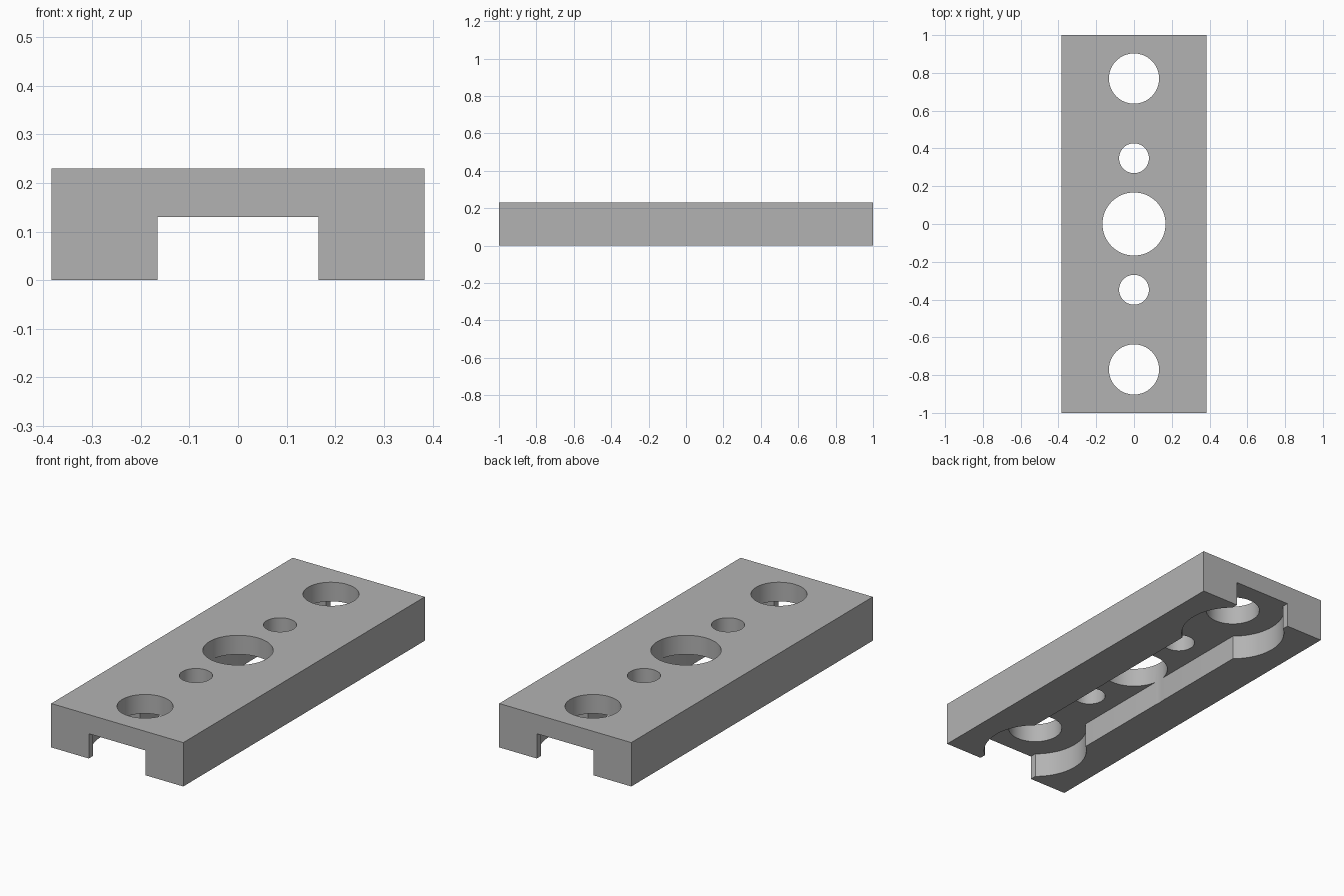
import bpy
import bmesh
from math import asin, sin, cos, pi

if "Cube" in bpy.data.objects:
    bpy.data.objects.remove(bpy.data.objects["Cube"], do_unlink=True)

HALF_W, HEIGHT = 0.383, 0.23
SLOT_W, SLOT_TOP = 0.165, 0.13
END_Y, POCKET_R = 0.77, 0.256

grey = bpy.data.materials.new("plain grey")
grey.use_nodes = True
grey.diffuse_color = (0.45, 0.45, 0.45, 1)
grey.node_tree.nodes["Principled BSDF"].inputs["Base Color"].default_value = grey.diffuse_color


def prism(name, outline, z0, z1):
    """Extrude a flat outline between two heights."""
    bm = bmesh.new()
    face = bm.faces.new([bm.verts.new((x, y, z0)) for x, y in outline])
    top = bmesh.ops.extrude_face_region(bm, geom=[face])["geom"]
    bmesh.ops.translate(bm, vec=(0, 0, z1 - z0),
                        verts=[v for v in top if isinstance(v, bmesh.types.BMVert)])
    bmesh.ops.recalc_face_normals(bm, faces=bm.faces)
    mesh = bpy.data.meshes.new(name)
    bm.to_mesh(mesh)
    bm.free()
    mesh.materials.append(grey)
    obj = bpy.data.objects.new(name, mesh)
    bpy.context.collection.objects.link(obj)
    return obj


def arc(y, radius, start, end, steps):
    return [(radius * cos(start + (end - start) * i / steps),
             y + radius * sin(start + (end - start) * i / steps)) for i in range(steps + 1)]


def cut(target, cutter):
    """Subtract the cutter and discard it."""
    cutter.hide_render = True
    mod = target.modifiers.new("cut", 'BOOLEAN')
    mod.operation = 'DIFFERENCE'
    mod.solver = 'EXACT'
    mod.object = cutter
    bpy.context.view_layer.objects.active = target
    bpy.ops.object.modifier_apply(modifier=mod.name)
    bpy.data.objects.remove(cutter, do_unlink=True)


# Rectangular block
plate = prism("mounting_plate", [(-HALF_W, -1), (HALF_W, -1), (HALF_W, 1), (-HALF_W, 1)], 0, HEIGHT)

# Underside channel that widens into a round pocket near each end
swing = pi / 2 - asin(SLOT_W / POCKET_R)
side = [(SLOT_W, -1.1)]
for y in (-END_Y, END_Y):
    side += arc(y, POCKET_R, -swing, swing, 28)
side.append((SLOT_W, 1.1))
cut(plate, prism("channel_cutter", side + [(-x, y) for x, y in reversed(side)], -0.1, SLOT_TOP))

# Row of through holes
for y, radius in ((0, 0.167), (0.348, 0.079), (-0.348, 0.079), (END_Y, 0.133), (-END_Y, 0.133)):
    cut(plate, prism("hole_cutter", arc(y, radius, 0, 2 * pi, 64)[:-1], -0.1, HEIGHT + 0.1))

# Smooth round walls, crisp edges
bpy.ops.object.select_all(action='DESELECT')
plate.select_set(True)
bpy.context.view_layer.objects.active = plate
bpy.ops.object.shade_smooth_by_angle(angle=pi / 6)
